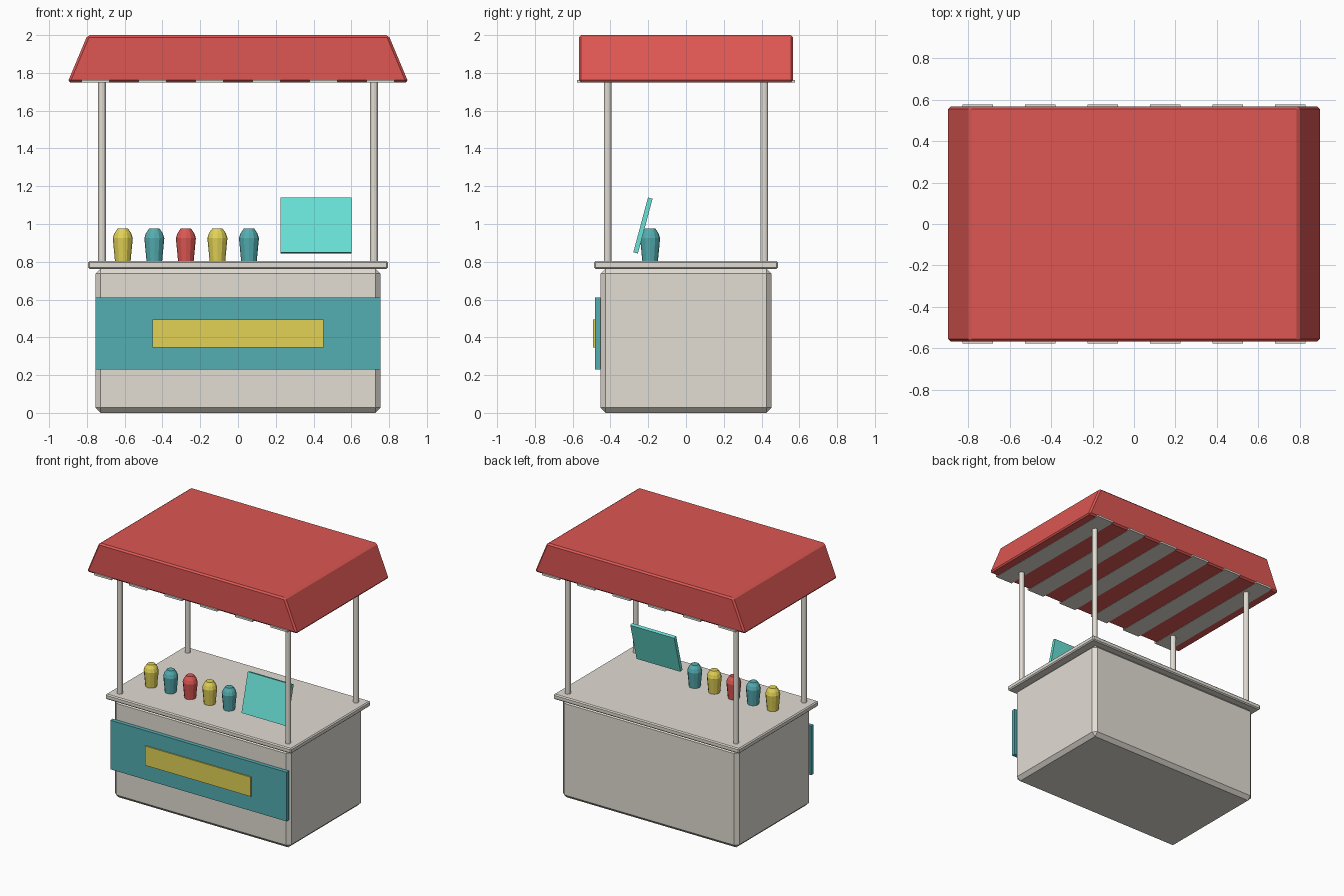
import bpy, bmesh, math

if "Cube" in bpy.data.objects:
    bpy.data.objects.remove(bpy.data.objects["Cube"])


def material(name, r, g, b):
    """Flat colour given as 0-255 display values, stored as linear."""
    m = bpy.data.materials.new(name)
    m.diffuse_color = [*(((c / 255 + 0.055) / 1.055) ** 2.4 for c in (r, g, b)), 1]
    m.use_nodes = True
    m.node_tree.nodes["Principled BSDF"].inputs["Base Color"].default_value = m.diffuse_color
    return m


GREY = material("warm grey", 226, 221, 212)
RED = material("red", 221, 87, 83)
TEAL = material("teal", 84, 173, 177)
YELLOW = material("yellow", 226, 210, 86)
AQUA = material("aqua", 106, 226, 215)


def finish(bm, name, mat, bevel=0):
    if bevel:
        bmesh.ops.bevel(bm, geom=bm.edges[:], offset=bevel, segments=1, affect='EDGES')
    bmesh.ops.recalc_face_normals(bm, faces=bm.faces[:])
    mesh = bpy.data.meshes.new(name)
    bm.to_mesh(mesh)
    bm.free()
    mesh.materials.append(mat)
    ob = bpy.data.objects.new(name, mesh)
    bpy.context.collection.objects.link(ob)
    return ob


def box(name, mat, x, y, z, bevel=0, top_x=None):
    """Box from (min, max) ranges; top_x narrows the upper face."""
    bm = bmesh.new()
    bmesh.ops.create_cube(bm, size=1)
    for v in bm.verts:
        up = v.co.z > 0
        rx = top_x if up and top_x else x
        v.co = (rx[v.co.x > 0], y[v.co.y > 0], z[up])
    return finish(bm, name, mat, bevel)


def lathe(name, mat, x, y, profile, sides):
    """Stack of rings (radius, z) closed at both ends."""
    bm = bmesh.new()
    rings = []
    for r, z in profile:
        rings.append([bm.verts.new((x + r * math.cos(2 * math.pi * i / sides),
                                    y + r * math.sin(2 * math.pi * i / sides), z))
                      for i in range(sides)])
    for a, b in zip(rings, rings[1:]):
        for i in range(sides):
            j = (i + 1) % sides
            bm.faces.new((a[i], a[j], b[j], b[i]))
    bm.faces.new(rings[0])
    bm.faces.new(rings[-1])
    return finish(bm, name, mat)


# Cart body, counter and front panels
box("cart_body", GREY, (-0.755, 0.755), (-0.453, 0.453), (0, 0.765), 0.028)
box("counter_top", GREY, (-0.795, 0.795), (-0.487, 0.487), (0.763, 0.803), 0.008)
box("front_panel", TEAL, (-0.755, 0.755), (-0.483, -0.453), (0.23, 0.61))
box("front_plate", YELLOW, (-0.453, 0.453), (-0.492, -0.483), (0.345, 0.495))

# Corner posts
for sx in (-1, 1):
    for sy in (-1, 1):
        lathe("corner_post", GREY, sx * 0.72, sy * 0.415,
              [(0.02, 0.79), (0.02, 1.77)], 12)

# Canopy with slanted ends, and the pale slats across its underside
box("canopy", RED, (-0.902, 0.902), (-0.567, 0.567), (1.75, 2.0), 0.012,
    top_x=(-0.797, 0.797))
for i in range(6):
    cx = -0.755 + i * 0.302
    box("canopy_slat", GREY, (cx - 0.074, cx + 0.074), (-0.577, 0.577), (1.748, 1.763))

# Row of bottles
for i, mat in enumerate((YELLOW, TEAL, RED, YELLOW, TEAL)):
    lathe("bottle", mat, -0.61 + i * 0.167, -0.19,
          [(0.041, 0.80), (0.053, 0.925), (0.045, 0.95), (0.028, 0.975)], 12)

# Leaning menu board
board = box("menu_board", AQUA, (-0.188, 0.188), (-0.0125, 0.0125), (-0.15, 0.15))
board.location = (0.413, -0.228, 0.992)
board.rotation_euler.x = math.radians(-15)
